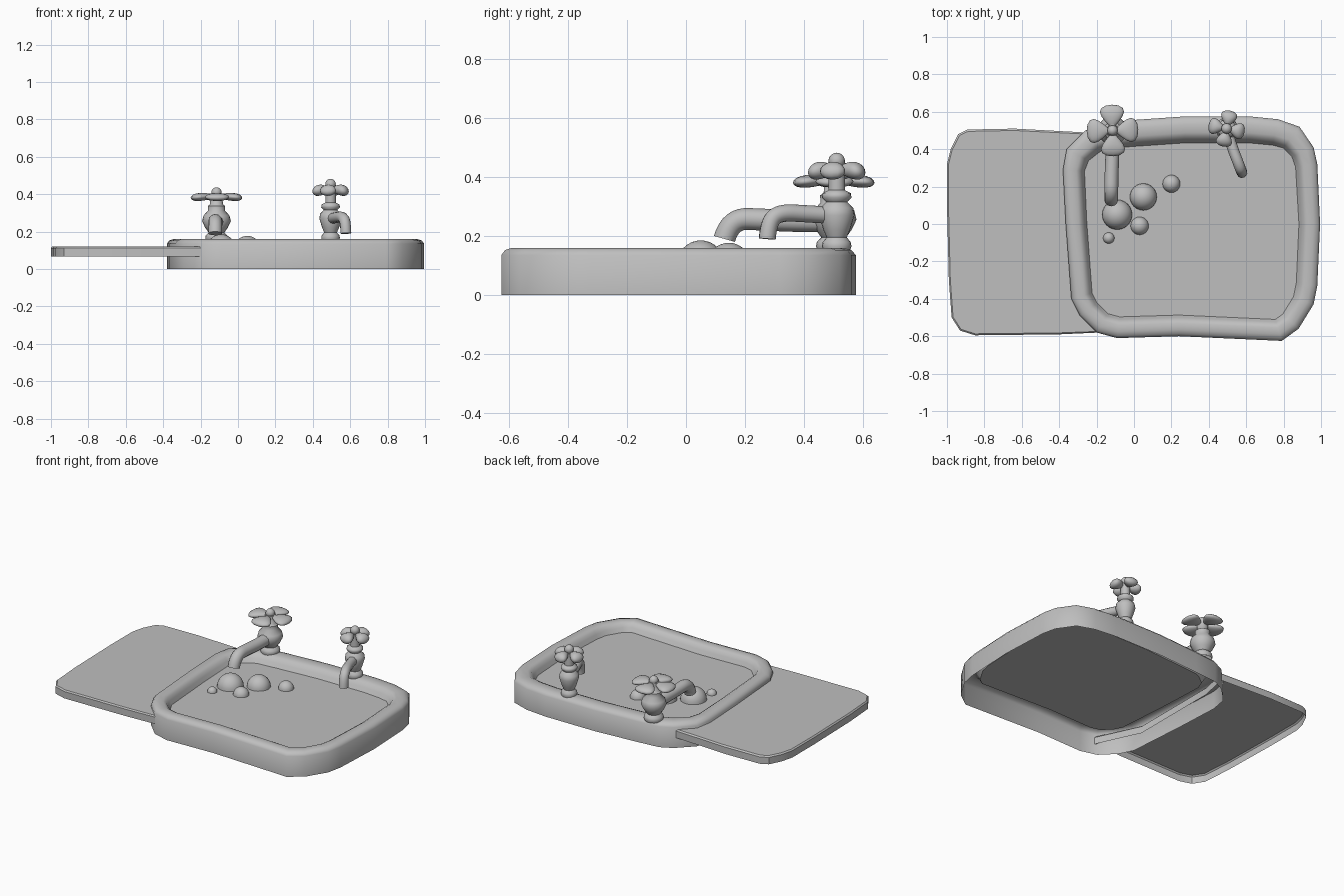
import bpy, bmesh, math
from mathutils import Vector, Matrix

cube = bpy.data.objects.get("Cube")
if cube:
    bpy.data.objects.remove(cube, do_unlink=True)

GREY = (0.52, 0.52, 0.52, 1)
grey = bpy.data.materials.new("plain grey")
grey.use_nodes = True
grey.diffuse_color = GREY
grey.node_tree.nodes["Principled BSDF"].inputs["Base Color"].default_value = GREY


def add_object(name, mesh, angle=40):
    mesh.materials.clear()
    mesh.materials.append(grey)
    ob = bpy.data.objects.new(name, mesh)
    bpy.context.collection.objects.link(ob)
    bpy.ops.object.select_all(action='DESELECT')
    ob.select_set(True)
    bpy.context.view_layer.objects.active = ob
    bpy.ops.object.shade_smooth_by_angle(angle=math.radians(angle))
    return ob


def from_bmesh(name, bm, angle=40):
    mesh = bpy.data.meshes.new(name)
    bm.to_mesh(mesh)
    bm.free()
    return add_object(name, mesh, angle)


def inset(outline, d):
    """Move a counter-clockwise outline inward; the back edge is a little wider."""
    result = []
    n = len(outline)
    for i, p in enumerate(outline):
        a = (p - outline[i - 1]).normalized()
        b = (outline[(i + 1) % n] - p).normalized()
        t = (a + b).normalized()
        normal = Vector((-t.y, t.x))
        reach = d / max(0.7, normal.dot(Vector((-a.y, a.x))))
        if normal.y < 0:
            reach *= 1 - 0.25 * normal.y
        result.append(p + normal * reach)
    return result


def loft(bm, rings, cap=False):
    loops = [[bm.verts.new(p) for p in ring] for ring in rings]
    n = len(loops[0])
    for low, high in zip(loops, loops[1:]):
        for i in range(n):
            j = (i + 1) % n
            bm.faces.new((low[i], low[j], high[j], high[i]))
    if cap:
        bm.faces.new(loops[-1])


def shell(name, outline, steps, cap, angle=40):
    """Open-bottomed shell from (inset, height) steps."""
    bm = bmesh.new()
    loft(bm, [[p.to_3d() + Vector((0, 0, z)) for p in inset(outline, d)] for d, z in steps], cap)
    return from_bmesh(name, bm, angle)


# Basin outline, counter-clockwise from the left side
basin_outline = [Vector(p) for p in (
    (-.365, 0), (-.335, -.4), (-.29, -.49), (-.2, -.58), (-.09, -.61), (.24, -.6),
    (.79, -.625), (.88, -.56), (.96, -.43), (.98, -.33), (.995, 0), (.98, .32),
    (.96, .41), (.885, .52), (.77, .56), (.62, .575), (.27, .575), (-.02, .555),
    (-.18, .54), (-.26, .5), (-.36, .4), (-.38, .29))]
WATER = .105

shell("basin", basin_outline,
      [(0, 0), (0, .135), (.012, .152), (.035, .16), (.07, .16), (.088, .15), (.1, .13),
       (.113, WATER)], False, 50)

# Water surface
bm = bmesh.new()
bm.faces.new([bm.verts.new((p.x, p.y, WATER)) for p in inset(basin_outline, .113)])
from_bmesh("water", bm)

# Draining board, tucked into the basin wall
board_outline = [Vector(p) for p in (
    (-1, .1), (-.99, -.3), (-.975, -.5), (-.93, -.57), (-.85, -.595), (-.4, -.59),
    (-.18, -.58), (-.31, -.3), (-.31, .3), (-.27, .49), (-.64, .51), (-.89, .505),
    (-.94, .48), (-.98, .4), (-1, .32))]
shell("draining_board", board_outline, [(0, .067), (0, .112), (.008, .12)], True, 30)

# Bubbles: domes on the water
for i, (x, y, r) in enumerate(((-.09, .05, .08), (.05, .145, .072), (.2, .215, .047),
                               (.03, -.01, .048), (-.135, -.075, .03))):
    bm = bmesh.new()
    bmesh.ops.create_uvsphere(bm, u_segments=24, v_segments=16, radius=r)
    bmesh.ops.delete(bm, geom=[v for v in bm.verts if v.co.z < -r * .01], context='VERTS')
    bmesh.ops.translate(bm, verts=bm.verts, vec=(x, y, WATER))
    from_bmesh(f"bubble_{i + 1}", bm)


def lathe(name, x, y, profile, sides=20):
    bm = bmesh.new()
    loft(bm, [[(x + r * math.cos(math.tau * k / sides), y + r * math.sin(math.tau * k / sides), z)
               for k in range(sides)] for r, z in profile], True)
    return from_bmesh(name, bm, 60)


def spout(name, points, radius):
    curve = bpy.data.curves.new(name, 'CURVE')
    curve.dimensions = '3D'
    curve.bevel_depth = radius
    curve.bevel_resolution = 4
    curve.use_fill_caps = True
    line = curve.splines.new('NURBS')
    line.points.add(len(points) - 1)
    for point, co in zip(line.points, points):
        point.co = (*co, 1)
    line.order_u = 3
    line.use_endpoint_u = True
    line.resolution_u = 6
    temp = bpy.data.objects.new("temp", curve)
    bpy.context.collection.objects.link(temp)
    graph = bpy.context.evaluated_depsgraph_get()
    mesh = bpy.data.meshes.new_from_object(temp.evaluated_get(graph))
    bpy.data.objects.remove(temp, do_unlink=True)
    return add_object(name, mesh, 50)


def handle(name, centre, length, width, thick, turn):
    """Four flared petals and a knob."""
    bm = bmesh.new()
    for k in range(4):
        petal = bmesh.ops.create_uvsphere(bm, u_segments=16, v_segments=10, radius=1)["verts"]
        for v in petal:
            u = (v.co.x + 1) / 2
            v.co = Vector((length * (.08 + .92 * u), v.co.y * width * (.25 + u),
                           v.co.z * thick * (.6 + .4 * u) - thick * .3 * u * u))
        bmesh.ops.rotate(bm, verts=petal, cent=(0, 0, 0),
                         matrix=Matrix.Rotation(turn + k * math.pi / 2, 3, 'Z'))
    knob = bmesh.ops.create_uvsphere(bm, u_segments=16, v_segments=10, radius=.028)["verts"]
    bmesh.ops.translate(bm, verts=knob, vec=(0, 0, thick * .8))
    bmesh.ops.translate(bm, verts=bm.verts, vec=centre)
    from_bmesh(name, bm, 60)


# Large tap on the left of the basin
lathe("large_tap_body", -.115, .5,
      [(.055, .15), (.06, .165), (.057, .18), (.042, .195), (.06, .22), (.077, .255),
       (.07, .285), (.045, .312), (.046, .338), (.034, .345), (.032, .4)])
spout("large_tap_spout", [(-.115, .48, .25), (-.115, .38, .25), (-.12, .27, .255),
                          (-.122, .15, .26), (-.122, .13, .19)], .037)
handle("large_tap_handle", (-.115, .5, .388), .138, .074, .026, .03)

# Small tap on the right of the basin
lathe("small_tap_body", .495, .51,
      [(.045, .15), (.05, .165), (.047, .18), (.034, .195), (.045, .22), (.06, .27),
       (.056, .295), (.036, .315), (.05, .33), (.048, .345), (.028, .355), (.028, .43)])
spout("small_tap_spout", [(.5, .49, .27), (.525, .41, .275), (.56, .32, .28),
                          (.575, .28, .25), (.577, .275, .19)], .029)
handle("small_tap_handle", (.495, .51, .425), .098, .05, .036, -.2)
